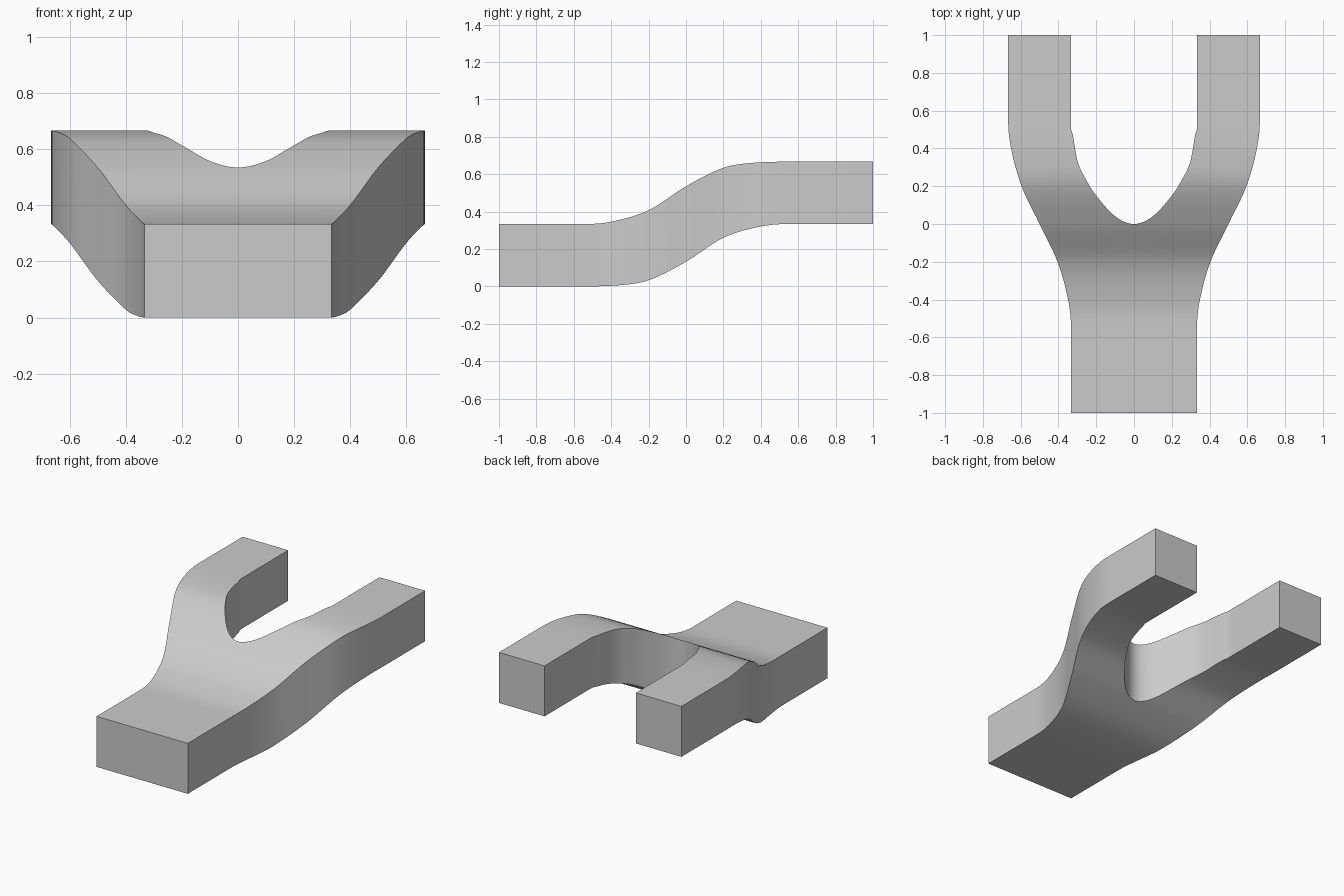
import bpy, bmesh
from mathutils import Vector

default_cube = bpy.data.objects.get("Cube")
if default_cube:
    bpy.data.objects.remove(default_cube)

THIRD = 1 / 3


def spline(points, t):
    """Smooth curve through (t, value) points, flat beyond both ends."""
    if t <= points[0][0]:
        return points[0][1]
    if t >= points[-1][0]:
        return points[-1][1]
    last = len(points) - 1
    slope = [0.0] * len(points)
    for i in range(1, last):
        a, b = points[i - 1], points[i + 1]
        slope[i] = (b[1] - a[1]) / (b[0] - a[0])
    i = max(k for k in range(last) if points[k][0] <= t)
    (t0, v0), (t1, v1) = points[i], points[i + 1]
    d = t1 - t0
    s = (t - t0) / d
    return ((2*s**3 - 3*s**2 + 1) * v0 + (s**3 - 2*s**2 + s) * d * slope[i]
            + (3*s**2 - 2*s**3) * v1 + (s**3 - s**2) * d * slope[i + 1])


# Rising top line, flaring outer side and crotch outline
TOP = [(-0.55, THIRD), (-0.4, 0.346), (-0.2, 0.407), (0, 0.535),
       (0.2, 0.634), (0.35, 0.66), (0.55, 2 * THIRD)]
SIDE = [(-0.55, THIRD), (-0.4, 0.349), (-0.2, 0.405), (0, 0.5),
        (0.2, 0.595), (0.4, 0.651), (0.55, 2 * THIRD)]
CROTCH = [(0, 0), (0.1, 0.041), (0.2, 0.15), (0.25, 0.228),
          (0.3, 0.335), (THIRD, 0.5)]


def top(y):
    return spline(TOP, y)


def bottom(y):
    return 2 * THIRD - top(-y)


# Rows along the length: even in front, following the crotch curve behind
rows = [(-1, 0)] + [(-0.6 + 0.025 * i, 0) for i in range(24)]
steps = 32
for i in range(steps + 1):
    x = THIRD * i / steps
    rows.append((spline(CROTCH, x), x))
rows += [(0.55, THIRD), (1, THIRD)]

# One half, lofted through the rows and mirrored
bm = bmesh.new()
loops = []
for y, inner in rows:
    outer = spline(SIDE, y)
    loops.append([bm.verts.new(Vector(p)) for p in (
        (inner, y, bottom(y)), (outer, y, bottom(y)),
        (outer, y, top(y)), (inner, y, top(y)))])
for k, (a, b) in enumerate(zip(loops, loops[1:])):
    for j in range(4):
        if j == 3 and rows[k + 1][1] == 0:
            continue  # the halves join here
        n = (j + 1) % 4
        bm.faces.new((a[j], a[n], b[n], b[j]))
bm.faces.new(loops[0])
bm.faces.new(loops[-1])
bmesh.ops.recalc_face_normals(bm, faces=bm.faces)
mesh = bpy.data.meshes.new("forked_ramp")
bm.to_mesh(mesh)
bm.free()
ramp = bpy.data.objects.new("forked_ramp", mesh)
bpy.context.collection.objects.link(ramp)

bpy.ops.object.select_all(action='DESELECT')
ramp.select_set(True)
bpy.context.view_layer.objects.active = ramp
mirror = ramp.modifiers.new("Mirror", 'MIRROR')
mirror.merge_threshold = 0.0005
bpy.ops.object.modifier_apply(modifier=mirror.name)
bpy.ops.object.shade_smooth_by_angle(angle=0.6)

# Plain grey
grey = bpy.data.materials.new("grey")
grey.use_nodes = True
colour = (0.6, 0.6, 0.6, 1)
grey.diffuse_color = colour
grey.node_tree.nodes["Principled BSDF"].inputs["Base Color"].default_value = colour
mesh.materials.append(grey)
